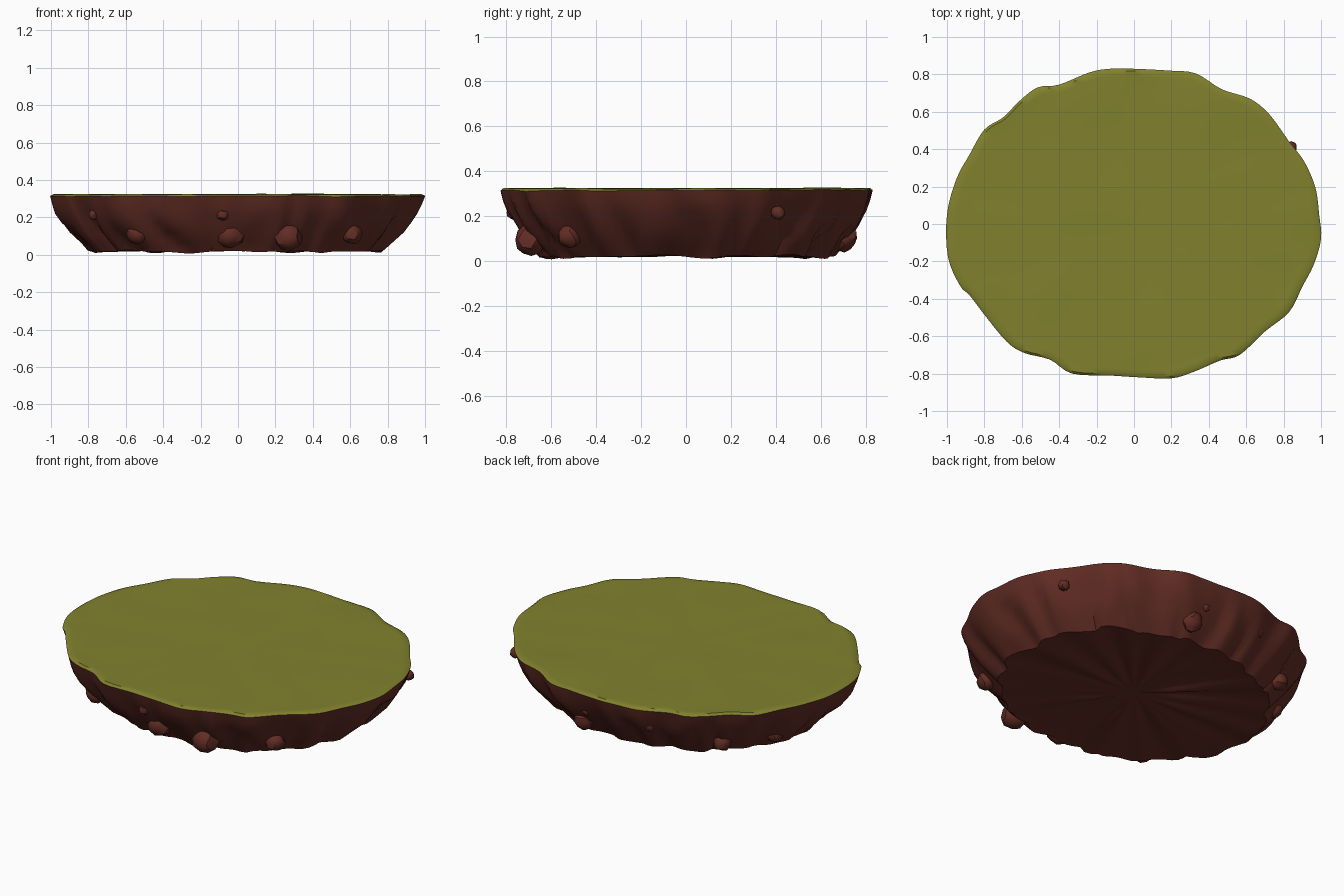
import bpy, bmesh, math, random
from mathutils import Vector, noise

if "Cube" in bpy.data.objects:
    bpy.data.objects.remove(bpy.data.objects["Cube"])

random.seed(4)

def material(name, col):
    m = bpy.data.materials.new(name)
    m.diffuse_color = (*col, 1)
    m.use_nodes = True
    m.node_tree.nodes["Principled BSDF"].inputs["Base Color"].default_value = m.diffuse_color
    return m

GRASS = material("olive_grass", (0.22, 0.22, 0.027))
DIRT = material("red_brown_dirt", (0.122, 0.026, 0.018))

# Wavy rim outline, clockwise from the back
RIM = [(0, .83), (.19, .82), (.33, .805), (.47, .72), (.62, .67), (.725, .585), (.83, .44),
       (.91, .335), (.97, .195), (.99, .05), (1, -.08), (.96, -.22), (.90, -.335), (.83, -.47),
       (.70, -.575), (.565, -.70), (.46, -.73), (.32, -.79), (.2, -.825), (.03, -.82),
       (-.13, -.81), (-.33, -.80), (-.45, -.725), (-.585, -.69), (-.68, -.63), (-.8, -.485),
       (-.88, -.38), (-.93, -.33), (-.995, -.175), (-1, .05), (-.95, .24), (-.88, .37),
       (-.80, .505), (-.70, .57), (-.61, .66), (-.515, .73), (-.4, .745), (-.24, .81), (-.13, .83)]

def smooth_loop(pts, sub):
    out, n = [], len(pts)
    for i in range(n):
        a, b, c, d = (Vector(pts[(i + k) % n]) for k in (-1, 0, 1, 2))
        for s in range(sub):
            t = s / sub
            out.append(b + .5 * t * (c - a + t * (2*a - 5*b + 4*c - d + t * (3*(b - c) + d - a))))
    return out

OUT = smooth_loop(RIM, 4)
N = len(OUT)

def rim_z(p):
    return .314 + .008 * noise.noise(Vector((p.x * 5, p.y * 5, 2)))

def build(name, rings, mat, centre_z, down):
    bm = bmesh.new()
    loops = [[bm.verts.new(v) for v in r] for r in rings]
    for a, b in zip(loops, loops[1:]):
        for i in range(N):
            j = (i + 1) % N
            bm.faces.new((a[i], a[j], b[j], b[i]))
    c = bm.verts.new((0, 0, centre_z))
    for i in range(N):
        bm.faces.new((loops[-1][i], loops[-1][(i + 1) % N], c))
    bmesh.ops.recalc_face_normals(bm, faces=bm.faces)
    # open shells: make the cap face the right way
    bm.faces.ensure_lookup_table()
    cap = bm.faces[-1]
    cap.normal_update()
    if (cap.normal.z > 0) == down:
        bmesh.ops.reverse_faces(bm, faces=bm.faces)
    me = bpy.data.meshes.new(name)
    bm.to_mesh(me)
    bm.free()
    finish(name, me, mat, 40)

def finish(name, me, mat, angle):
    me.materials.append(mat)
    ob = bpy.data.objects.new(name, me)
    bpy.context.collection.objects.link(ob)
    bpy.ops.object.select_all(action='DESELECT')
    ob.select_set(True)
    bpy.context.view_layer.objects.active = ob
    bpy.ops.object.shade_smooth_by_angle(angle=math.radians(angle))
    return ob

# Grass top: nearly flat, gently lumpy
grass = [[(p.x, p.y, rim_z(p)) for p in OUT]]
for f in (.985, .95, .85, .7, .5, .3, .12):
    grass.append([(p.x * f, p.y * f,
                   .323 + .006 * noise.noise(Vector((p.x * f * 4, p.y * f * 4, 7)))) for p in OUT])
build("grass_top", grass, GRASS, .323, False)

# Dirt underside: tapering wall with slanted ridges, then a flat base
dirt = []
for f, z, amp in ((1, None, 0), (.985, .27, .006), (.96, .22, .015), (.925, .17, .022),
                  (.885, .12, .026), (.84, .075, .026), (.80, .035, .024), (.785, .02, .022),
                  (.73, .025, .008), (.5, .03, 0), (.25, .03, 0)):
    ring = []
    for p in OUT:
        a = math.atan2(p.y, p.x)
        lump = noise.noise(Vector((math.cos(a) * 4, math.sin(a) * 4, (z or .3) * 3)))
        ridge = abs(math.sin(10.5 * a + 2.5 * lump + 3 * (z or .3)))
        g = f + amp * (1.6 * ridge - 1 + 1.2 * lump)
        zz = rim_z(p) if z is None else z + (.022 * lump if z < .15 else 0)
        ring.append((p.x * g, p.y * g, max(0, zz)))
    dirt.append(ring)
build("dirt_base", dirt, DIRT, .03, True)

# Rocks stuck in the dirt wall: x, y, z, radius
ROCKS = [(-.54, -.57, .115, .058), (.27, -.69, .095, .072), (.61, -.52, .11, .054),
         (-.04, -.68, .105, .07), (.18, .705, .1, .058), (-.6, .51, .1, .05),
         (-.77, .26, .1, .05), (-.77, -.45, .215, .03), (-.08, -.765, .215, .034),
         (.84, .41, .215, .032), (.13, .75, .19, .03), (-.27, .725, .19, .03)]
for k, (x, y, z, r) in enumerate(ROCKS):
    bm = bmesh.new()
    bmesh.ops.create_icosphere(bm, subdivisions=2, radius=r)
    for v in bm.verts:
        v.co *= 1 + .16 * noise.noise(v.co / r * 1.3 + Vector((k * 5, 0, 0)))
        v.co += Vector((x, y, z))
    me = bpy.data.meshes.new("rock")
    bm.to_mesh(me)
    bm.free()
    finish(f"rock_{k + 1}", me, DIRT, 30)
